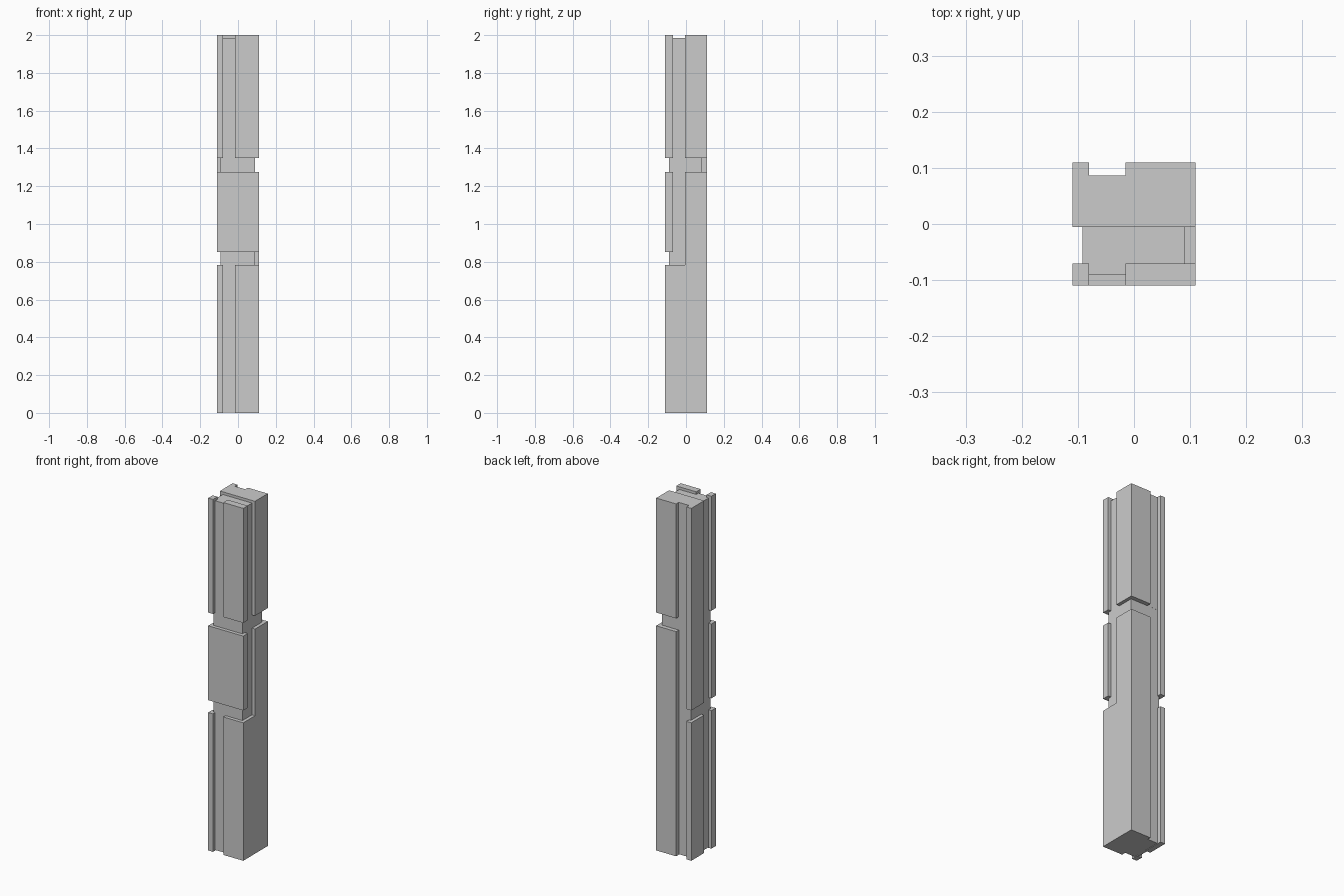
import bpy, bmesh
from mathutils import Vector

if "Cube" in bpy.data.objects:
    bpy.data.objects.remove(bpy.data.objects["Cube"])

H = 0.11                  # half width of the pillar
XL, XR = -0.08, -0.015    # vertical channel in front and back faces
YF, YB = -0.07, -0.005    # vertical channel in left and right faces
Z1, Z2, Z3, Z4, TOP = 0.783, 0.853, 1.275, 1.35, 2.0   # horizontal channels


def prism(name, profile, lo, hi, axis='Z'):
    """Extrude a profile along Z (points are x, y) or X (points are y, z)."""
    bm = bmesh.new()
    place = (lambda a, b: (a, b, lo)) if axis == 'Z' else (lambda a, b: (lo, a, b))
    face = bm.faces.new([bm.verts.new(place(a, b)) for a, b in profile])
    ext = bmesh.ops.extrude_face_region(bm, geom=[face])
    step = Vector((0, 0, hi - lo)) if axis == 'Z' else Vector((hi - lo, 0, 0))
    bmesh.ops.translate(bm, vec=step,
                        verts=[g for g in ext['geom'] if isinstance(g, bmesh.types.BMVert)])
    bmesh.ops.recalc_face_normals(bm, faces=bm.faces)
    mesh = bpy.data.meshes.new(name)
    bm.to_mesh(mesh)
    bm.free()
    ob = bpy.data.objects.new(name, mesh)
    bpy.context.collection.objects.link(ob)
    return ob


def box(name, x0, x1, y0, y1, z0, z1):
    return prism(name, [(x0, y0), (x1, y0), (x1, y1), (x0, y1)], z0, z1)


# Recessed core seen at the bottom of every channel
box("core", -0.092, 0.091, -0.09, 0.086, 0.003, 1.985)

# Front left corner strips, lower and upper
for label, z0, z1 in (("lower", 0, Z1), ("upper", Z4, TOP)):
    box("front_left_strip_" + label, -H, XL, -H, YF, z0, z1)

# Front right upper panel and full-width middle panel
box("front_right_panel_upper", XR, H, -H, YF, Z4, TOP)
box("front_middle_panel", -H, H, -H, YF, Z2, Z3)

# Right-hand lower block, stepping up at the back
prism("right_lower_block",
      [(-H, 0), (H, 0), (H, Z3), (YB, Z3), (YB, Z1), (-H, Z1)], XR, H, 'X')

# Back left corner pieces
for label, z0, z1 in (("lower", 0, Z1), ("upper", Z2, TOP)):
    box("back_left_corner_" + label, -H, XL, YB, H, z0, z1)

# Back upper block with its channel notch
prism("back_upper_block",
      [(XL, YB), (H, YB), (H, H), (XR, H), (XR, 0.0865), (XL, 0.0865)], Z4, TOP)
